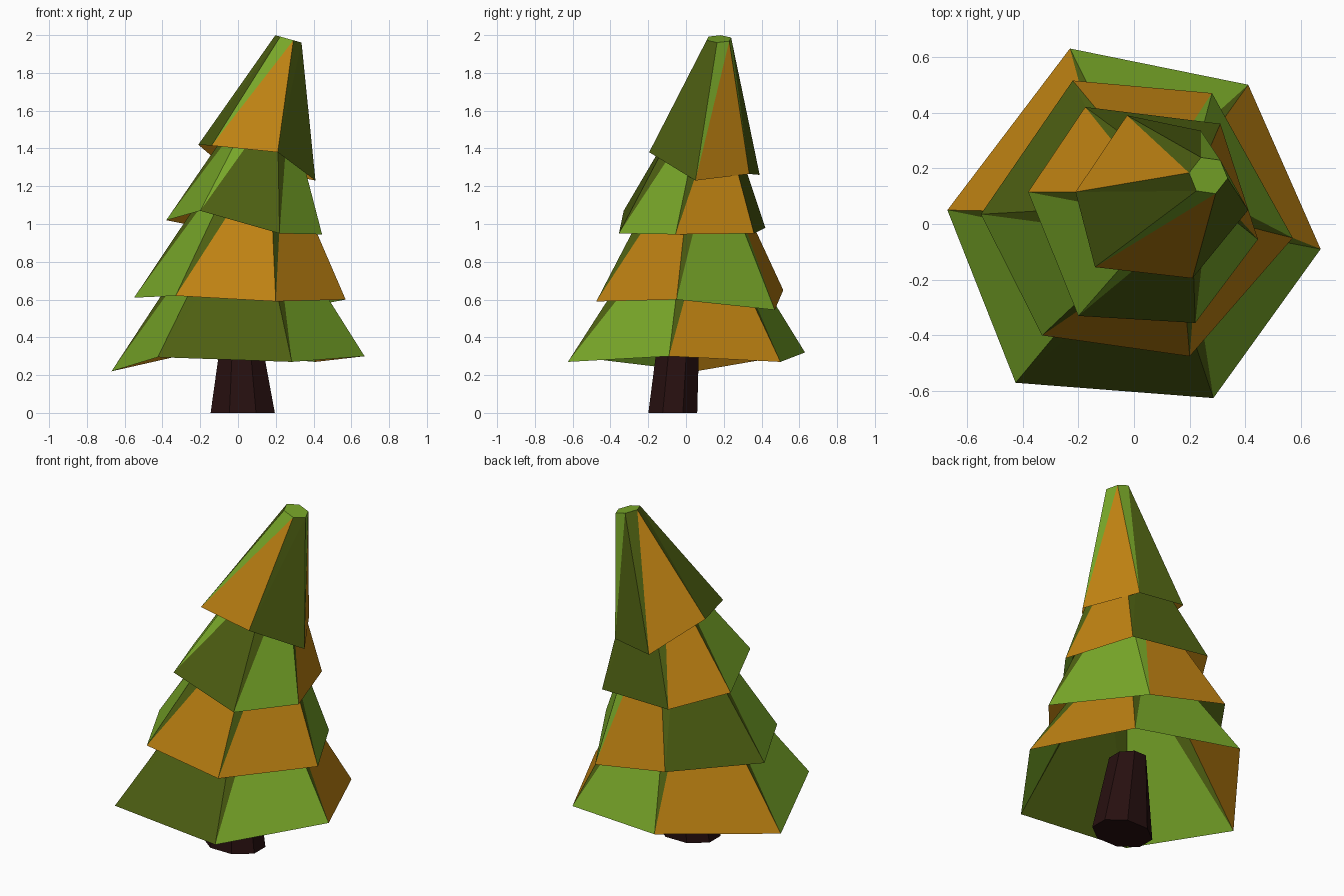
import bpy
import bmesh
from math import sin, cos, radians

default = bpy.data.objects.get("Cube")
if default:
    bpy.data.objects.remove(default, do_unlink=True)


def make_material(name, color):
    mat = bpy.data.materials.new(name)
    mat.use_nodes = True
    mat.diffuse_color = (*color, 1)
    mat.node_tree.nodes["Principled BSDF"].inputs["Base Color"].default_value = (*color, 1)
    return mat


light_green = make_material("light green", (0.19, 0.39, 0.022))
dark_green = make_material("dark green", (0.075, 0.115, 0.006))
orange = make_material("orange", (0.51, 0.22, 0.006))
bark = make_material("dark brown bark", (0.02, 0.005, 0.005))

LEAF_MATERIALS = [light_green, dark_green, orange]
LEAF_CODES = "LDO"  # light green, dark green, orange


def ring(center, rx, ry, sides, start, tilt=0):
    """Polygon around center; tilt lowers it towards +x."""
    x, y, z = center
    points = []
    for i in range(sides):
        a = radians(start + 360 * i / sides)
        points.append((x + rx * cos(a), y + ry * sin(a), z - tilt * rx * cos(a)))
    return points


def link_mesh(name, bm, materials):
    mesh = bpy.data.meshes.new(name)
    bm.to_mesh(mesh)
    bm.free()
    for mat in materials:
        mesh.materials.append(mat)
    obj = bpy.data.objects.new(name, mesh)
    bpy.context.collection.objects.link(obj)
    return obj


def foliage_tier(name, rim, tip_center, tip_radius, panels, slivers):
    """Open-bottomed twisted cone: each side is a wide panel and a narrow sliver."""
    bm = bmesh.new()
    low = [bm.verts.new(p) for p in rim]
    top = [bm.verts.new(p) for p in
           ring(tip_center, tip_radius, tip_radius, len(rim), 232, 0.28)]
    for i in range(len(rim)):
        j = (i + 1) % len(rim)
        panel = bm.faces.new((low[i], low[j], top[j]))
        panel.material_index = LEAF_CODES.index(panels[i])
        sliver = bm.faces.new((low[i], top[j], top[i]))
        sliver.material_index = LEAF_CODES.index(slivers[i])
    bm.faces.new(top)
    return link_mesh(name, bm, LEAF_MATERIALS)


# Foliage: rims run counter-clockwise from the front; one colour letter per side
foliage_tier("bottom_foliage",
             [(-.425, -.57, .295), (.285, -.625, .27), (.67, -.09, .30),
              (.41, .50, .27), (-.23, .63, .32), (-.67, .05, .22)],
             (.06, .02, 1.1), .13, "DLOLOL", "DDDDDD")
foliage_tier("lower_middle_foliage",
             [(-.33, -.40, .62), (.2, -.475, .59), (.57, -.05, .60),
              (.28, .47, .545), (-.22, .515, .65), (-.55, .035, .61)],
             (.12, .05, 1.4), .12, "OOLODL", "DDDLDD")
foliage_tier("upper_middle_foliage",
             [(-.2, -.33, 1.07), (.22, -.355, .95), (.445, -.055, .945),
              (.31, .36, .95), (-.175, .42, .98), (-.38, .115, 1.02)],
             (.17, .1, 1.65), .1, "DLODOL", "LDDDDD")
foliage_tier("top_foliage",
             [(-.14, -.155, 1.415), (.21, -.195, 1.38), (.41, .05, 1.23),
              (.24, .335, 1.265), (-.025, .39, 1.26), (-.21, .115, 1.42)],
             (.267, .174, 1.98), .07, "ODODOD", "LDLLDD")

# Trunk: tapered eight-sided post ending inside the foliage
bm = bmesh.new()
foot = [bm.verts.new(p) for p in ring((.025, -.07, 0), .184, .14, 8, 22.5)]
head = [bm.verts.new(p) for p in ring((.015, -.035, .45), .105, .115, 8, 22.5)]
for i in range(8):
    j = (i + 1) % 8
    bm.faces.new((foot[i], foot[j], head[j], head[i]))
bm.faces.new(foot[::-1])
bm.faces.new(head)
link_mesh("trunk", bm, [bark])
